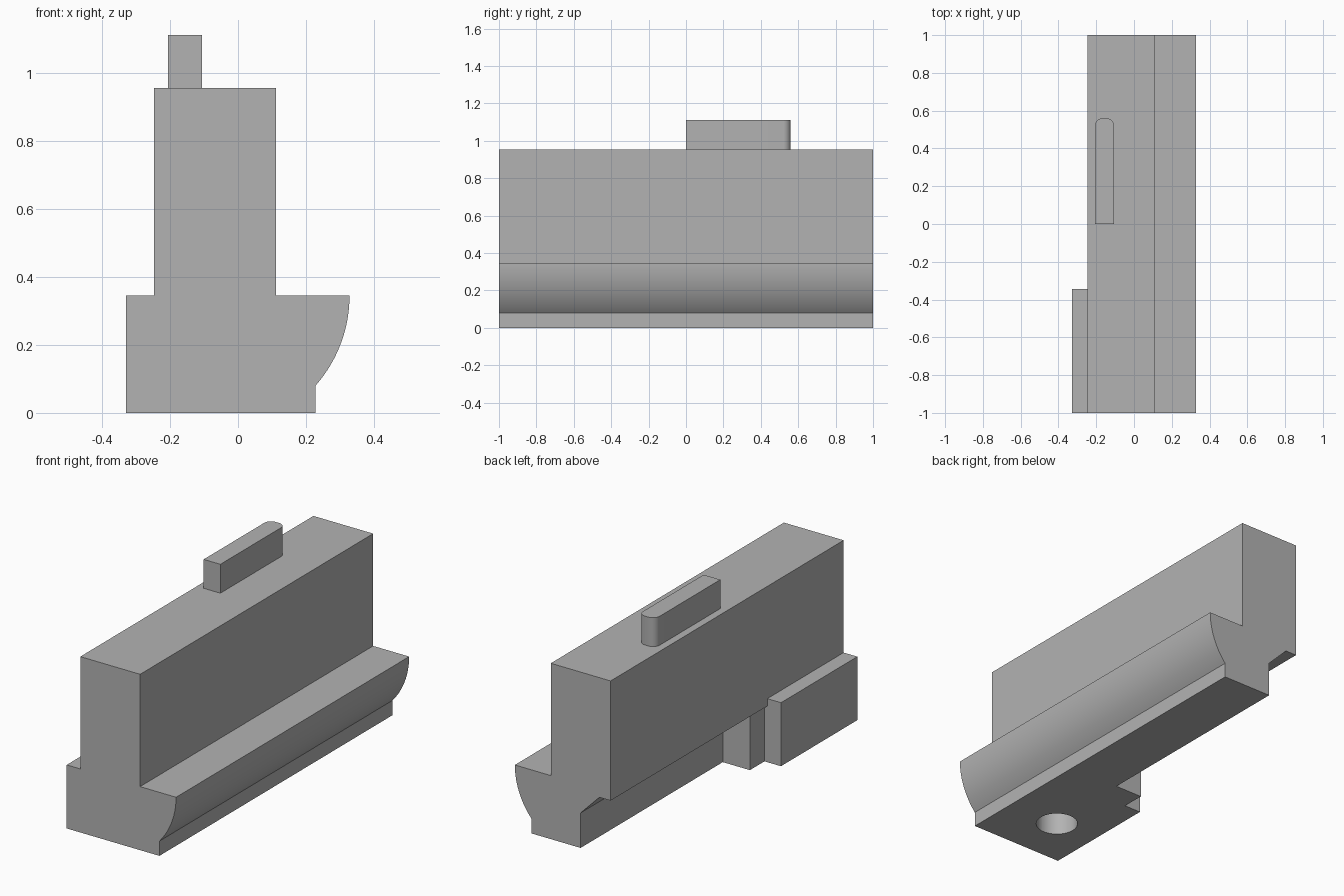
import bpy, bmesh, math

cube = bpy.data.objects.get("Cube")
if cube:
    bpy.data.objects.remove(cube, do_unlink=True)

grey = bpy.data.materials.new("plain grey")
grey.use_nodes = True
COLOUR = (0.45, 0.45, 0.45, 1)
grey.diffuse_color = COLOUR
grey.node_tree.nodes["Principled BSDF"].inputs["Base Color"].default_value = COLOUR


def prism(name, outline, to_3d, shift):
    """Extrude a flat outline into a solid object."""
    bm = bmesh.new()
    face = bm.faces.new([bm.verts.new(to_3d(a, b)) for a, b in outline])
    out = bmesh.ops.extrude_face_region(bm, geom=[face])
    moved = [v for v in out["geom"] if isinstance(v, bmesh.types.BMVert)]
    bmesh.ops.translate(bm, verts=moved, vec=shift)
    bmesh.ops.recalc_face_normals(bm, faces=bm.faces)
    mesh = bpy.data.meshes.new(name)
    bm.to_mesh(mesh)
    bm.free()
    mesh.materials.append(grey)
    obj = bpy.data.objects.new(name, mesh)
    bpy.context.collection.objects.link(obj)
    return obj


def plan(name, outline, bottom, top):
    return prism(name, outline, lambda x, y: (x, y, bottom), (0, 0, top - bottom))


def arc(cx, cy, r, start, end, steps):
    angles = [math.radians(start + (end - start) * i / steps) for i in range(steps + 1)]
    return [(cx + r * math.cos(a), cy + r * math.sin(a)) for a in angles]


def combine(target, tool, operation):
    mod = target.modifiers.new(operation.lower(), "BOOLEAN")
    mod.operation, mod.object, mod.solver = operation, tool, "EXACT"
    bpy.context.view_layer.objects.active = target
    bpy.ops.object.modifier_apply(modifier=mod.name)
    bpy.data.objects.remove(tool, do_unlink=True)


def smooth(obj):
    bpy.ops.object.select_all(action="DESELECT")
    obj.select_set(True)
    bpy.context.view_layer.objects.active = obj
    bpy.ops.object.shade_smooth_by_angle(angle=math.radians(30))


SHOULDER = 0.345
FENCE_X, WALL_X = -0.329, -0.247

# Long body: tall wall, curved lip on the left, undercut on the right
profile = [(-0.067, 0), (0.228, 0)]
profile += arc(-0.073, SHOULDER, 0.401, -41.3, 0, 20)
profile += [(0.112, SHOULDER), (0.112, 0.955), (WALL_X, 0.955),
            (WALL_X, 0.305), (-0.18, 0.305), (-0.067, 0.19)]
body = prism("body", profile, lambda x, z: (x, -1, z), (0, 2, 0))

# Stepped foot filling the undercut near the front
fence = plan("fence", [(FENCE_X, -1), (0, -1), (0, -0.345), (FENCE_X, -0.345)], 0, SHOULDER)
step = plan("step", [(-0.23, -0.6), (0, -0.6), (0, -0.22), (-0.23, -0.22)], 0, 0.32)
combine(body, fence, "UNION")
combine(body, step, "UNION")

# Blind round hole in the underside
hole = plan("hole_cutter", arc(-0.08, -0.712, 0.106, 0, 352.5, 47), -0.1, 0.25)
hole.hide_render = True
combine(body, hole, "DIFFERENCE")
smooth(body)

# Upright key on top with a rounded rear end
R = 0.04
key_outline = [(-0.206, 0), (-0.106, 0)]
key_outline += arc(-0.106 - R, 0.56 - R, R, 0, 90, 8)
key_outline += arc(-0.206 + R, 0.56 - R, R, 90, 180, 8)
smooth(plan("top_key", key_outline, 0.955, 1.112))
